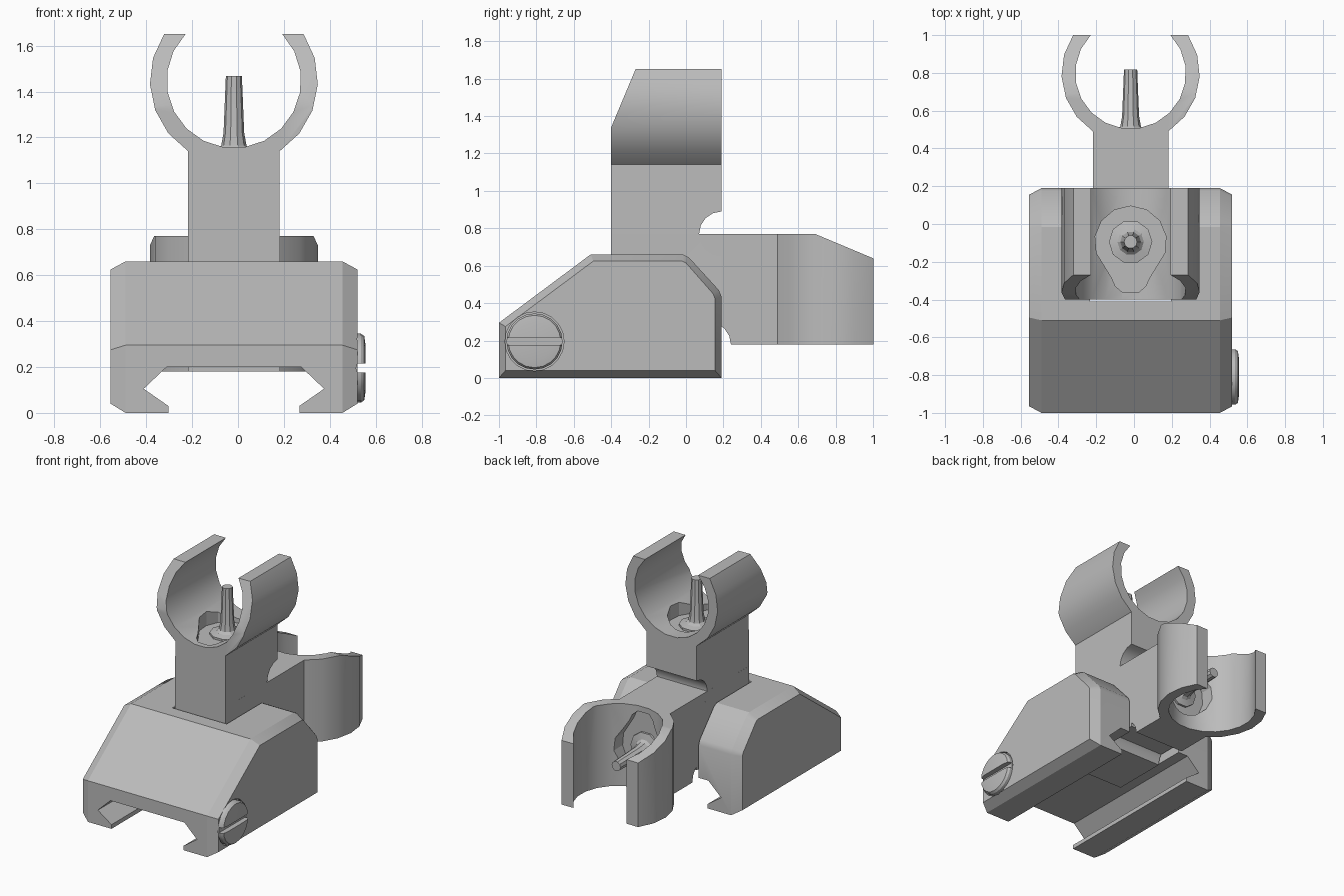
import bpy, bmesh
from math import sin, cos, pi, radians
from mathutils import Matrix

cube = bpy.data.objects.get("Cube")
if cube:
    bpy.data.objects.remove(cube, do_unlink=True)

grey = bpy.data.materials.new("satin_grey")
grey.use_nodes = True
grey.diffuse_color = (0.5, 0.5, 0.5, 1)
grey.node_tree.nodes["Principled BSDF"].inputs["Base Color"].default_value = (0.5, 0.5, 0.5, 1)

CX = -0.018      # middle of the sight in x
PIN_Y = -0.095   # middle of the pin in y


def loft(name, sections):
    """Skin a list of equal-length closed sections and cap both ends."""
    bm = bmesh.new()
    rings = [[bm.verts.new(p) for p in s] for s in sections]
    n = len(rings[0])
    for a, b in zip(rings, rings[1:]):
        for i in range(n):
            j = (i + 1) % n
            bm.faces.new((a[i], a[j], b[j], b[i]))
    bm.faces.new(rings[0])
    bm.faces.new(rings[-1])
    bmesh.ops.recalc_face_normals(bm, faces=bm.faces)
    mesh = bpy.data.meshes.new(name)
    bm.to_mesh(mesh)
    bm.free()
    mesh.materials.append(grey)
    obj = bpy.data.objects.new(name, mesh)
    bpy.context.collection.objects.link(obj)
    return obj


def along_x(profile, x):
    return [(x, a, b) for a, b in profile]


def along_y(profile, y):
    return [(a, y, b) for a, b in profile]


def along_z(profile, z):
    return [(a, b, z) for a, b in profile]


def prism(name, profile, place, lo, hi):
    return loft(name, [place(profile, lo), place(profile, hi)])


def arc(cx, cy, r, start, end, steps):
    angles = [radians(start + (end - start) * i / steps) for i in range(steps + 1)]
    return [(cx + r * cos(a), cy + r * sin(a)) for a in angles]


def circle(cx, cy, r, sides):
    return arc(cx, cy, r, 0, 360, sides)[:-1]


def rect(x0, x1, y0, y1):
    return [(x0, y0), (x1, y0), (x1, y1), (x0, y1)]


def activate(obj):
    bpy.ops.object.select_all(action='DESELECT')
    obj.select_set(True)
    bpy.context.view_layer.objects.active = obj


def cut(obj, cutter):
    mod = obj.modifiers.new("cut", 'BOOLEAN')
    mod.operation = 'DIFFERENCE'
    mod.solver = 'EXACT'
    mod.object = cutter
    activate(obj)
    bpy.ops.object.modifier_apply(modifier=mod.name)
    bpy.data.objects.remove(cutter, do_unlink=True)


def smooth(obj):
    activate(obj)
    bpy.ops.object.shade_smooth_by_angle(angle=radians(25))


# Base block: full side profile with inset end caps for the wide chamfer
full = [(-1, 0), (-1, 0.295), (-0.51, 0.66), (-0.015, 0.66), (0.015, 0.645),
        (0.175, 0.47), (0.19, 0.435), (0.19, 0)]
inset = [(-0.965, 0.04), (-0.965, 0.275), (-0.495, 0.625), (-0.02, 0.625),
         (0.0, 0.615), (0.145, 0.45), (0.155, 0.425), (0.155, 0.04)]
base = loft("base_block", [along_x(inset, -0.555), along_x(full, -0.49),
                           along_x(full, 0.455), along_x(inset, 0.52)])

# Dovetail groove, arm slot and screw seat
half = [(0.285, -0.1), (0.285, 0.03), (0.393, 0.105), (0.293, 0.2)]
groove = [(CX + x, z) for x, z in half] + [(CX - x, z) for x, z in reversed(half)]
cut(base, prism("groove_cutter", groove, along_y, -1.2, 0.4))
cut(base, prism("slot_cutter", rect(CX - 0.215, CX + 0.215, -0.41, 0.4), along_z, 0.1, 1))
SCREW = (-0.81, 0.195)
cut(base, prism("seat_cutter", circle(*SCREW, 0.158, 20), along_x, 0.5, 0.7))
smooth(base)

# Slotted screw head
screw = loft("screw", [along_x(circle(*SCREW, r, 20), x)
                       for r, x in ((0.15, 0.48), (0.15, 0.535), (0.14, 0.55), (0.1, 0.556))])
cut(screw, prism("screw_slot_cutter", rect(-1.1, -0.5, 0.175, 0.215), along_x, 0.52, 0.7))
smooth(screw)

# Sight arm: post and open ring in one outline
RING_Z = 1.447
outline = [(CX - 0.2, 0.25), (CX + 0.2, 0.25)]
outline += arc(CX, RING_Z, 0.366, -57, 34, 5)
outline += arc(CX, RING_Z, 0.293, 44, -224, 15)
outline += arc(CX, RING_Z, 0.366, 146, 237, 5)
arm = prism("upright_sight_arm", outline, along_y, -0.4, 0.19)

# Sloped front of the ring and the round notch at the back of the post
wedge = [(-0.6, 1.34), (-0.4, 1.34), (-0.228, 1.75), (-0.6, 1.75)]
cut(arm, prism("slope_cutter", wedge, along_x, -1, 1))
cut(arm, prism("notch_cutter", circle(0.19, 0.77, 0.12, 16), along_x, -1, 1))

# Pin seat: round pocket with a short tail towards the front
tail = [(-0.1, -0.19), (-0.08, -0.235), (-0.045, -0.265),
        (0.045, -0.265), (0.08, -0.235), (0.1, -0.19)]
pocket = arc(CX, PIN_Y, 0.19, -45, 225, 10) + [(CX + x, PIN_Y + y) for x, y in tail]
cut(arm, prism("pocket_cutter", pocket, along_z, 1.125, 1.4))
smooth(arm)

# Front pin with flared foot
pin_shape = ((0.115, 1.1), (0.115, 1.14), (0.07, 1.15), (0.055, 1.165),
             (0.045, 1.22), (0.035, 1.467))
pin = loft("upright_pin", [along_z(circle(CX, PIN_Y, r, 10), z) for r, z in pin_shape])
smooth(pin)

# Folded copy, turned a quarter about the hinge
hinge = Matrix.Translation((0, -0.14, 0.51))
turn = hinge @ Matrix.Rotation(-pi / 2, 4, 'X') @ hinge.inverted()
for part in (arm, pin):
    folded = part.copy()
    folded.data = part.data.copy()
    folded.name = part.name.replace("upright", "folded")
    folded.data.transform(turn)
    bpy.context.collection.objects.link(folded)
